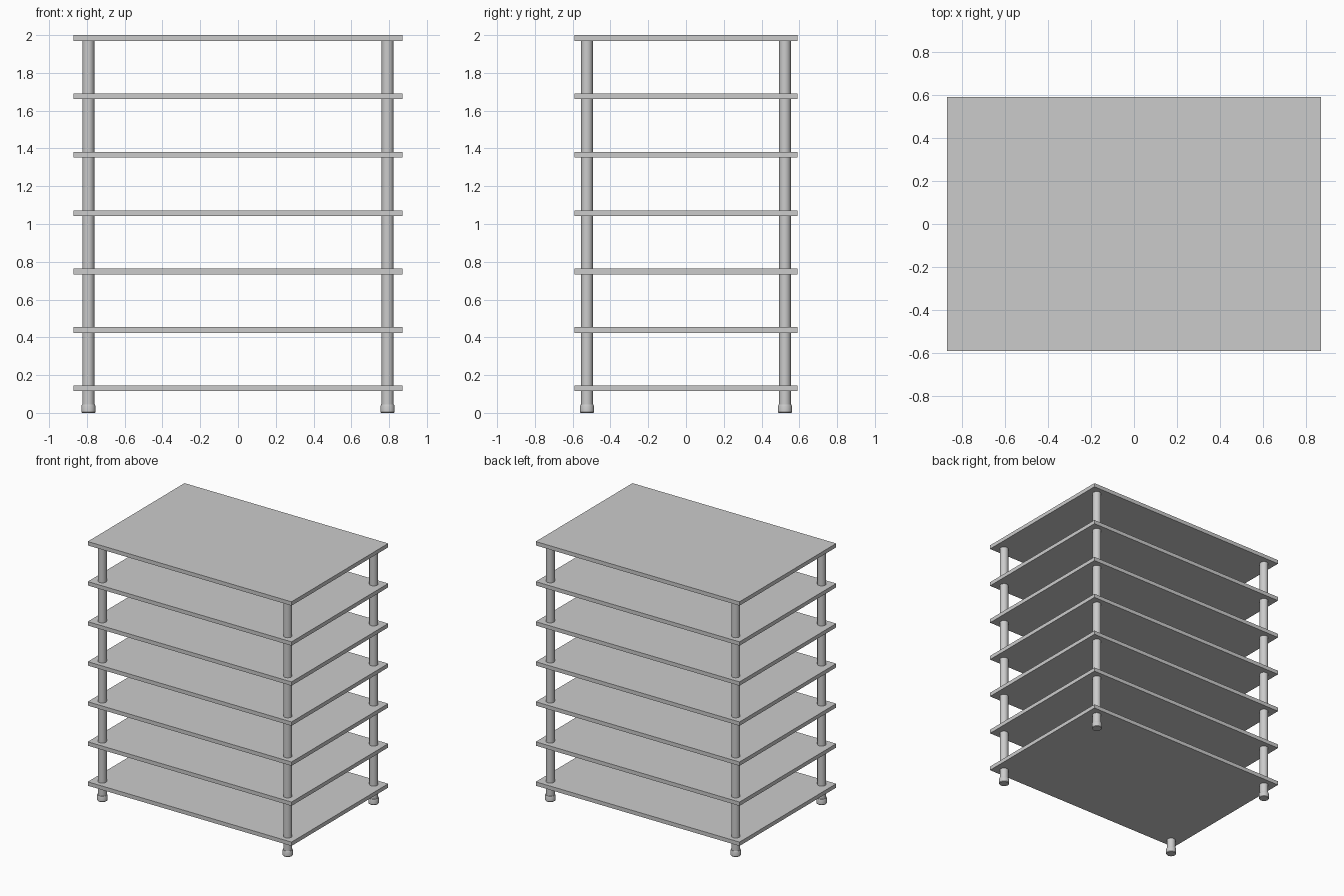
import bpy, bmesh, math

if "Cube" in bpy.data.objects:
    bpy.data.objects.remove(bpy.data.objects["Cube"])

SHELF_X, SHELF_Y, THICK = 1.74, 1.18, 0.03
POST_X, POST_Y, POST_R = 0.792, 0.524, 0.031


def new_object(name, bm):
    mesh = bpy.data.meshes.new(name)
    bm.to_mesh(mesh)
    bm.free()
    ob = bpy.data.objects.new(name, mesh)
    bpy.context.collection.objects.link(ob)
    return ob


def shelf(name, z):
    bm = bmesh.new()
    bmesh.ops.create_cube(bm, size=1)
    bmesh.ops.scale(bm, vec=(SHELF_X, SHELF_Y, THICK), verts=bm.verts)
    ob = new_object(name, bm)
    ob.location.z = z


def turned(name, profile, x, y, sides=32):
    """Closed round part from (radius, z) rings."""
    bm = bmesh.new()
    rings = [[bm.verts.new((r * math.cos(2 * math.pi * i / sides),
                            r * math.sin(2 * math.pi * i / sides), z))
              for i in range(sides)] for r, z in profile]
    for a, b in zip(rings, rings[1:]):
        for i in range(sides):
            j = (i + 1) % sides
            bm.faces.new((a[i], a[j], b[j], b[i]))
    bm.faces.new(rings[0][::-1])
    bm.faces.new(rings[-1])
    ob = new_object(name, bm)
    ob.location = (x, y, 0)
    bpy.ops.object.select_all(action='DESELECT')
    ob.select_set(True)
    bpy.context.view_layer.objects.active = ob
    bpy.ops.object.shade_smooth_by_angle(angle=math.radians(30))


# Seven evenly spaced shelves
for i in range(7):
    shelf(f"shelf_{i + 1}", 0.13 + i * (1.985 - 0.13) / 6)

# Four corner posts, each on a wider foot
for sx, side in ((-1, "left"), (1, "right")):
    for sy, end in ((-1, "front"), (1, "back")):
        x, y = sx * POST_X, sy * POST_Y
        turned(f"{end}_{side}_post", [(POST_R, 0.03), (POST_R, 1.975)], x, y)
        turned(f"{end}_{side}_foot",
               [(0.034, 0.0), (0.037, 0.004), (0.037, 0.036), (0.034, 0.044)], x, y)
